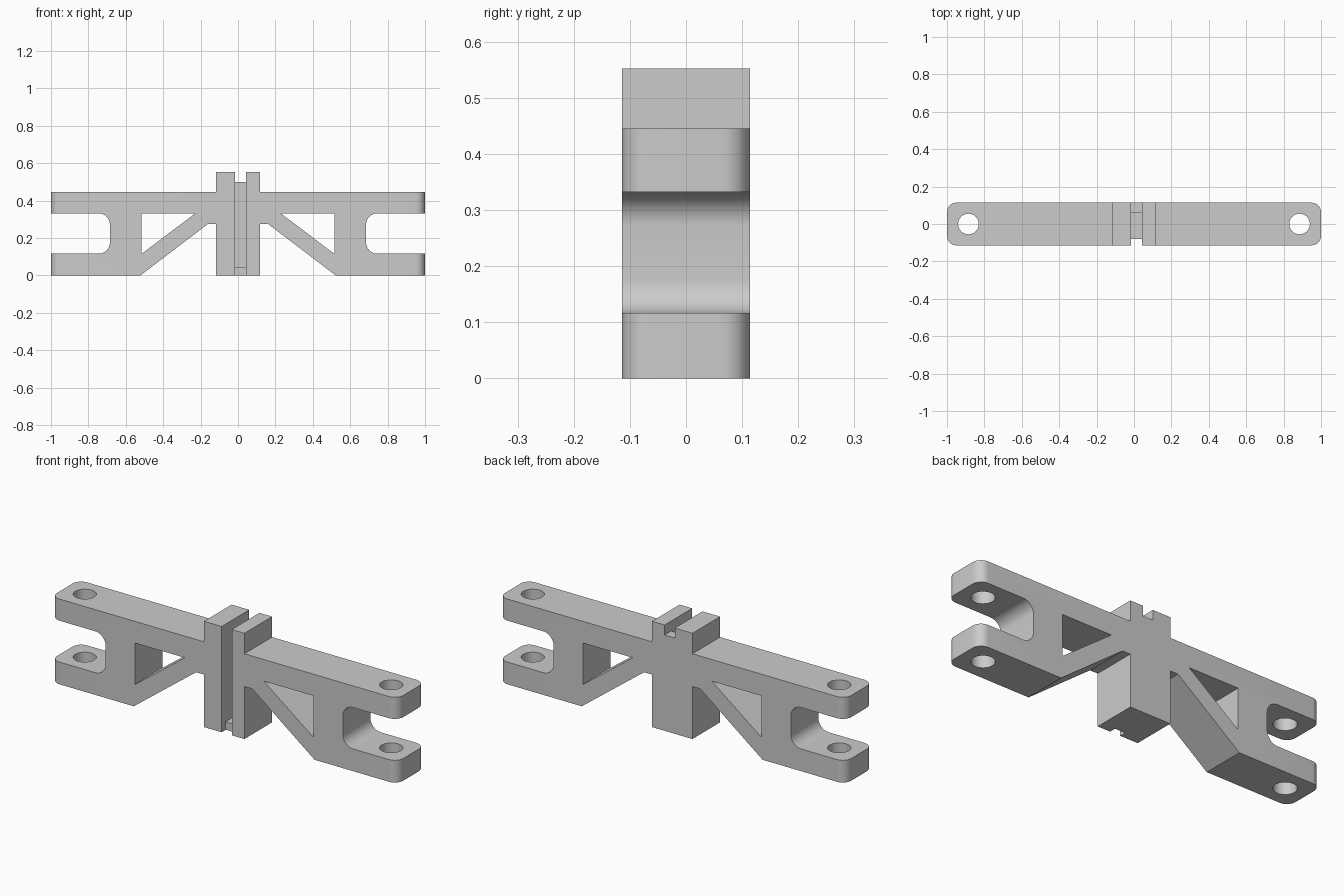
import bpy, bmesh
from math import cos, sin, radians
from mathutils import Vector

cube = bpy.data.objects.get("Cube")
if cube:
    bpy.data.objects.remove(cube, do_unlink=True)

HALF_DEPTH = 0.114
POST, BAR_TOP, BAR_BOTTOM, FORK_LOW = 0.117, 0.445, 0.332, 0.116

grey = bpy.data.materials.new("light grey")
grey.use_nodes = True
grey.diffuse_color = (0.6, 0.6, 0.6, 1)
grey.node_tree.nodes["Principled BSDF"].inputs["Base Color"].default_value = (0.6, 0.6, 0.6, 1)


def prism(name, points, offset):
    """Extrude a closed loop of 3D points along offset."""
    bm = bmesh.new()
    face = bm.faces.new([bm.verts.new(p) for p in points])
    grown = bmesh.ops.extrude_face_region(bm, geom=[face])["geom"]
    verts = [v for v in grown if isinstance(v, bmesh.types.BMVert)]
    bmesh.ops.translate(bm, vec=Vector(offset), verts=verts)
    bmesh.ops.recalc_face_normals(bm, faces=bm.faces)
    mesh = bpy.data.meshes.new(name)
    bm.to_mesh(mesh)
    bm.free()
    mesh.materials.append(grey)
    obj = bpy.data.objects.new(name, mesh)
    bpy.context.collection.objects.link(obj)
    return obj


def arc(cx, cz, r, start, end, steps=10):
    angles = [radians(start + (end - start) * i / steps) for i in range(steps + 1)]
    return [(cx + r * cos(a), cz + r * sin(a)) for a in angles]


def cut(target, cutter):
    cutter.hide_render = True
    mod = target.modifiers.new(cutter.name, 'BOOLEAN')
    mod.operation, mod.solver, mod.object = 'DIFFERENCE', 'EXACT', cutter
    bpy.context.view_layer.objects.active = target
    bpy.ops.object.modifier_apply(modifier=mod.name)
    bpy.data.objects.remove(cutter, do_unlink=True)


# Body: half outline with post, bar, forked end and diagonal strut, then mirrored
r, throat = 0.06, 0.685
half = [(POST, 0.552), (POST, BAR_TOP), (1, BAR_TOP), (1, BAR_BOTTOM)]
half += arc(throat + r, BAR_BOTTOM - r, r, 90, 180)
half += arc(throat + r, FORK_LOW + r, r, 180, 270)
half += [(1, FORK_LOW), (1, 0), (0.522, 0), (0.162, 0.274), (POST, 0.274), (POST, 0)]
outline = half + [(-x, z) for x, z in reversed(half)]
body = prism("forked_crossbar", [(x, -HALF_DEPTH, z) for x, z in outline],
             (0, 2 * HALF_DEPTH, 0))

# Rounded vertical corners on the fork tips
bm = bmesh.new()
bm.from_mesh(body.data)
tips = [e for e in bm.edges
        if all(abs(v.co.x) > 0.999 for v in e.verts)
        and abs(e.verts[0].co.z - e.verts[1].co.z) > 0.05]
bmesh.ops.bevel(bm, geom=tips, offset=0.05, segments=10, profile=0.5, affect='EDGES')
bm.to_mesh(body.data)
bm.free()

# Triangular windows and pin holes on both sides
for s in (-1, 1):
    triangle = [(0.228, BAR_BOTTOM), (0.515, BAR_BOTTOM), (0.515, FORK_LOW)]
    cut(body, prism("window_cutter", [(s * x, -0.3, z) for x, z in triangle], (0, 0.6, 0)))
    circle = arc(s * 0.885, 0, 0.055, 0, 360, 48)[:-1]
    cut(body, prism("hole_cutter", [(x, y, -0.2) for x, y in circle], (0, 0, 1)))

# Stepped slot down the post: shallow at the foot, deep in the middle, open at the top
slot = [(-0.3, -0.1), (-0.08, -0.1), (-0.08, 0.042), (0.06, 0.042),
        (0.06, 0.5), (0.3, 0.5), (0.3, 0.7), (-0.3, 0.7)]
cut(body, prism("slot_cutter", [(-0.015, y, z) for y, z in slot], (0.059, 0, 0)))

bpy.ops.object.select_all(action='DESELECT')
body.select_set(True)
bpy.context.view_layer.objects.active = body
bpy.ops.object.shade_smooth_by_angle(angle=radians(30))
